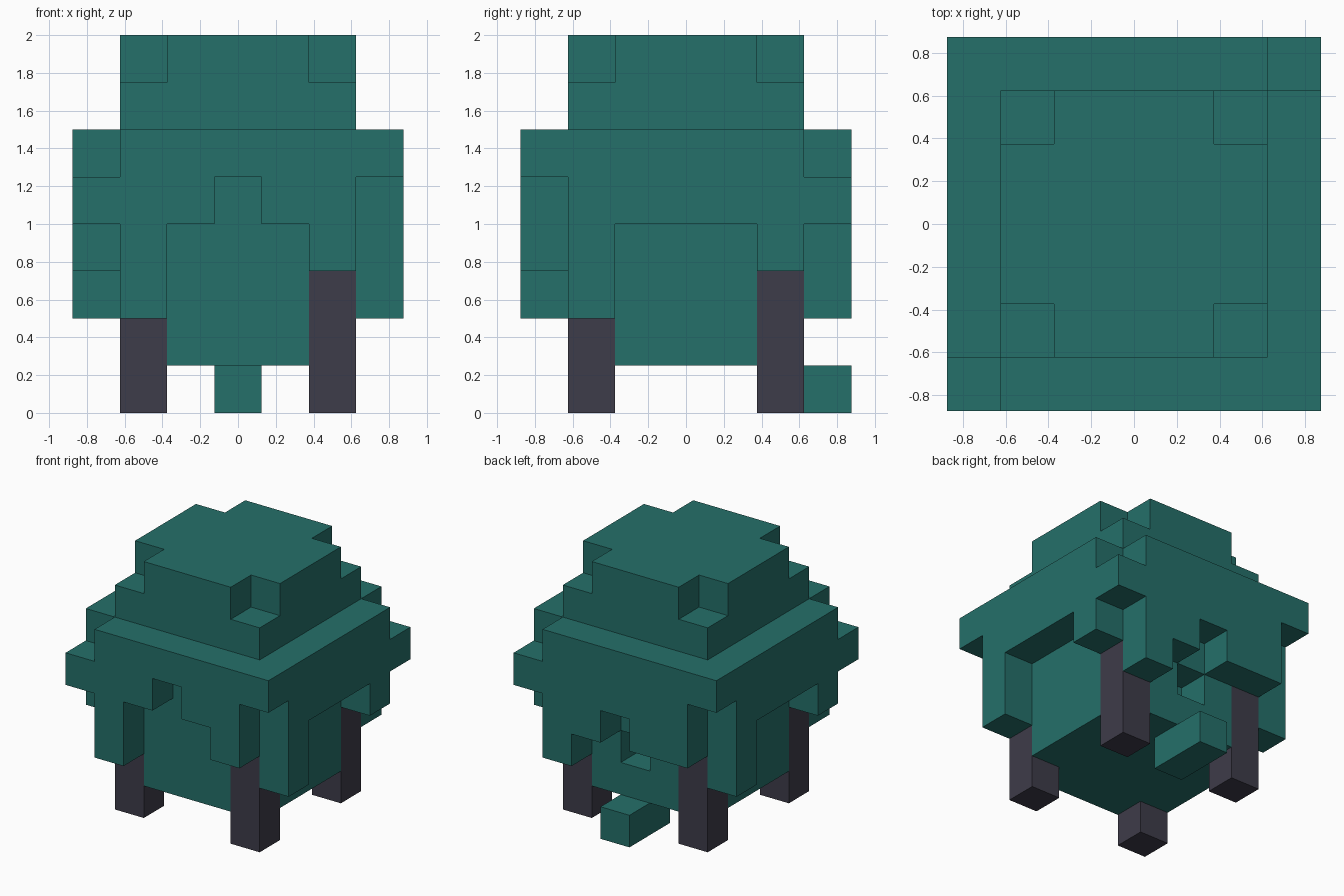
import bpy, bmesh
from mathutils import Vector

cube = bpy.data.objects.get("Cube")
if cube:
    bpy.data.objects.remove(cube, do_unlink=True)

CELL = 0.25


def material(name, rgb):
    mat = bpy.data.materials.new(name)
    mat.use_nodes = True
    mat.diffuse_color = (*rgb, 1)
    mat.node_tree.nodes["Principled BSDF"].inputs["Base Color"].default_value = (*rgb, 1)
    return mat


teal = material("dark teal", (0.018, 0.160, 0.143))
slate = material("slate purple", (0.048, 0.045, 0.068))


def block(xs, ys, zs):
    """Cells of a box, given inclusive (low, high) pairs."""
    span = lambda p: range(p[0], p[1] + 1)
    return {(x, y, z) for x in span(xs) for y in span(ys) for z in span(zs)}


def around(cells):
    """Repeat cells at four quarter turns about the z axis."""
    result = set()
    for _ in range(4):
        cells = {(-y, x, z) for x, y, z in cells}
        result |= cells
    return result


# Four legs under the corners
legs = around(block((2, 2), (2, 2), (0, 2)))

# Body core with notched crown corners and a dent in the back
body = block((-2, 2), (-2, 2), (1, 7)) - legs
body -= around({(2, 2, 7)})
body -= {(0, 2, 2)}

# Overhanging shell: two rings with opposite corners missing
shell = block((-3, 3), (-3, 3), (4, 5)) - block((-2, 2), (-2, 2), (4, 5))
shell -= {(-3, -3, 5), (3, 3, 5), (3, -3, 4), (-3, 3, 4)}
shell -= {(0, -3, 4)}

# Flaps hanging from the shell, long on one side and short on the other
shell |= around(block((-2, -2), (-3, -3), (2, 3)) | {(2, -3, 3)})
shell |= {(-1, 3, 3), (1, 3, 3)}

# Low tail at the back
tail = block((0, 0), (2, 3), (0, 0))

solid = legs | body | shell | tail


def build(name, cells, mat):
    """Mesh only the exposed cell faces and merge the coplanar ones."""
    bm = bmesh.new()
    for cell in sorted(cells):
        centre = Vector(cell) + Vector((0, 0, 0.5))
        for axis in range(3):
            for sign in (-1, 1):
                n = Vector((0, 0, 0))
                n[axis] = sign
                if tuple(int(c + d) for c, d in zip(cell, n)) in solid:
                    continue
                a = Vector((0, 0, 0))
                a[(axis + 1) % 3] = 0.5
                b = n.cross(a)
                mid = centre + n * 0.5
                bm.faces.new([bm.verts.new((mid + c) * CELL)
                              for c in (a + b, b - a, -a - b, a - b)])
    bmesh.ops.remove_doubles(bm, verts=bm.verts, dist=0.001)
    bmesh.ops.dissolve_limit(bm, angle_limit=0.01, verts=bm.verts, edges=bm.edges)
    mesh = bpy.data.meshes.new(name)
    bm.to_mesh(mesh)
    bm.free()
    mesh.materials.append(mat)
    obj = bpy.data.objects.new(name, mesh)
    bpy.context.scene.collection.objects.link(obj)


build("body", body, teal)
build("shell", shell, teal)
build("tail", tail, teal)
for side, sx in (("right", -1), ("left", 1)):
    for end, sy in (("front", -1), ("back", 1)):
        build(f"{end}_{side}_leg",
              {c for c in legs if c[0] * sx > 0 and c[1] * sy > 0}, slate)
